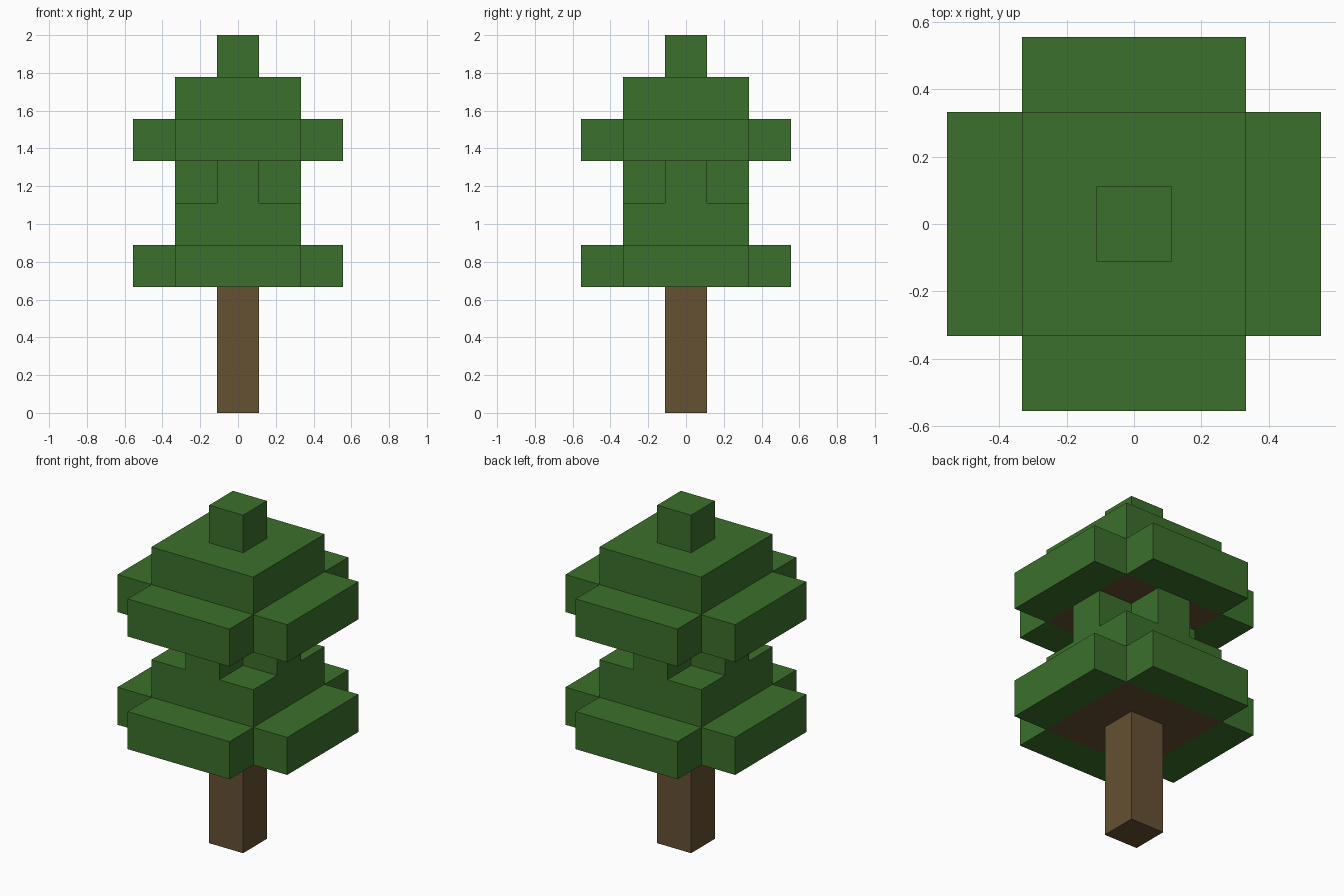
import bpy
import bmesh
from mathutils import Matrix, Vector

cube = bpy.data.objects.get("Cube")
if cube:
    bpy.data.objects.remove(cube, do_unlink=True)

U = 2 / 9  # edge of one block; the tree is nine blocks tall


def make_material(name, rgb):
    mat = bpy.data.materials.new(name)
    mat.use_nodes = True
    color = (*rgb, 1)
    mat.diffuse_color = color
    mat.node_tree.nodes["Principled BSDF"].inputs["Base Color"].default_value = color
    return mat


LEAF = make_material("leaf green", (0.044, 0.162, 0.025))
BARK = make_material("bark brown", (0.130, 0.082, 0.033))


def block(name, width, level, height=1, arms=False, mats=(LEAF,), bark_base=False):
    """Square block, in block units; arms pull each side out by one unit."""
    bm = bmesh.new()
    scale = Matrix.Diagonal((width * U, width * U, height * U, 1))
    shift = Matrix.Translation((0, 0, (level + height / 2) * U))
    bmesh.ops.create_cube(bm, size=1, matrix=shift @ scale)
    bm.normal_update()

    # Bark shows under the core only, not under the arms
    if bark_base:
        for face in bm.faces:
            face.material_index = int(face.normal.z < -0.5)

    # Cross shape
    if arms:
        sides = [f for f in bm.faces if abs(f.normal.z) < 0.5]
        ends = bmesh.ops.extrude_discrete_faces(bm, faces=sides)["faces"]
        for face in ends:
            face.normal_update()
            bmesh.ops.translate(bm, verts=face.verts, vec=Vector(face.normal) * U)
        bmesh.ops.recalc_face_normals(bm, faces=bm.faces)

    mesh = bpy.data.meshes.new(name)
    bm.to_mesh(mesh)
    bm.free()
    for mat in mats:
        mesh.materials.append(mat)
    obj = bpy.data.objects.new(name, mesh)
    bpy.context.collection.objects.link(obj)
    return obj


# Trunk
block("trunk", 1, 0, height=3, mats=(BARK,))

# Foliage, from the bottom up
block("lower_branches", 3, 3, arms=True, mats=(LEAF, BARK), bark_base=True)
block("lower_crown", 3, 4)
block("middle_cross", 1, 5, arms=True)
block("upper_branches", 3, 6, arms=True, mats=(LEAF, BARK), bark_base=True)
block("upper_crown", 3, 7)
block("tree_tip", 1, 8)
